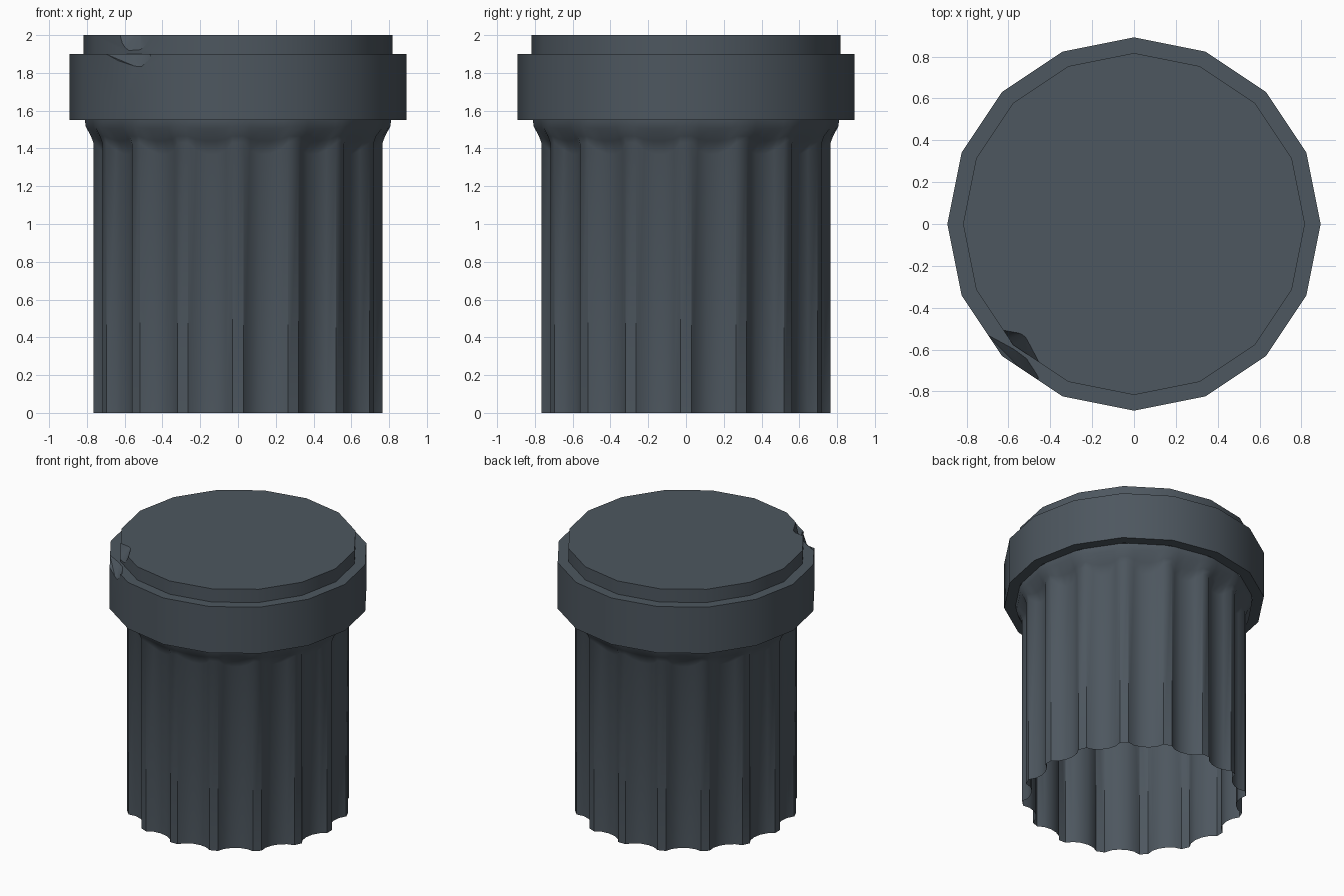
import bpy, bmesh
from math import cos, sin, radians

if "Cube" in bpy.data.objects:
    bpy.data.objects.remove(bpy.data.objects["Cube"])

SIDES = 16
STEP = 360 / SIDES


def finish(name, bm, angle=32):
    bmesh.ops.recalc_face_normals(bm, faces=bm.faces[:])
    me = bpy.data.meshes.new(name)
    bm.to_mesh(me)
    bm.free()
    ob = bpy.data.objects.new(name, me)
    bpy.context.collection.objects.link(ob)
    smooth(ob, angle)
    return ob


def smooth(ob, angle):
    bpy.ops.object.select_all(action='DESELECT')
    ob.select_set(True)
    bpy.context.view_layer.objects.active = ob
    bpy.ops.object.shade_smooth_by_angle(angle=radians(angle))


def polar(r, deg, z):
    return (r * cos(radians(deg)), r * sin(radians(deg)), z)


def loft(bm, rows):
    rings = [[bm.verts.new(p) for p in row] for row in rows]
    for lo, hi in zip(rings, rings[1:]):
        n = len(lo)
        for i in range(n):
            j = (i + 1) % n
            bm.faces.new((lo[i], lo[j], hi[j], hi[i]))
    return rings


# Fluted shaft, open at the bottom, flutes fading into a flared neck
FLUTE = [(-2.25, .766), (2.25, .766), (5, .727), (9, .707), (13.5, .707), (17.5, .727)]


def neck(deg, r):
    local = deg % STEP
    return r * cos(radians(STEP / 2)) / cos(radians(local - STEP / 2))


def shaft_row(z_ridge, z_flute, blend, r_neck):
    row = []
    for k in range(SIDES):
        for a, r in FLUTE:
            depth = (.766 - r) / .059
            z = z_ridge + (z_flute - z_ridge) * depth
            d = k * STEP + a
            row.append(polar(r + (neck(d, r_neck) - r) * blend, d, z))
    return row


bm = bmesh.new()
loft(bm, [shaft_row(0, 0, 0, .8), shaft_row(1.43, 1.37, 0, .8),
          shaft_row(1.465, 1.44, .4, .805), shaft_row(1.515, 1.505, 1, .812),
          shaft_row(1.55, 1.55, 1, .817)])
finish("fluted_shaft", bm, 36)

# Capital: wide collar with a thinner top disc
bm = bmesh.new()
profile = [(.815, 1.55), (.892, 1.55), (.892, 1.9), (.817, 1.9), (.817, 2)]
rings = loft(bm, [[polar(r, k * STEP, z) for k in range(SIDES)] for r, z in profile])
bm.faces.new(rings[0])
bm.faces.new(rings[-1])
capital = finish("capital", bm)

# Broken chip in the front left of the rim
bm = bmesh.new()
for p in [(-.63, -.50, 2.02), (-.52, -.52, 2.02), (-.43, -.69, 2.02),
          (-.70, -.53, 1.90), (-.51, -.725, 1.82), (-.46, -.745, 1.88),
          (-.60, -.55, 1.93), (-.8, -.8, 2.05), (-.8, -.8, 1.85)]:
    bm.verts.new(p)
bmesh.ops.convex_hull(bm, input=bm.verts[:])
cutter = finish("chip_cutter", bm)
cutter.hide_render = True

mod = capital.modifiers.new("chip", 'BOOLEAN')
mod.operation = 'DIFFERENCE'
mod.solver = 'EXACT'
mod.object = cutter
bpy.context.view_layer.objects.active = capital
bpy.ops.object.modifier_apply(modifier=mod.name)
bpy.data.objects.remove(cutter)

# Open the hidden underside so the column is hollow
bm = bmesh.new()
bm.from_mesh(capital.data)
inner = [f for f in bm.faces if f.normal.z < -.9 and f.calc_center_median().xy.length < .5]
bmesh.ops.delete(bm, geom=inner, context='FACES')
bm.to_mesh(capital.data)
bm.free()
smooth(capital, 32)

# Slate grey-blue stone
mat = bpy.data.materials.new("slate")
mat.diffuse_color = (.075, .095, .115, 1)
mat.use_nodes = True
mat.node_tree.nodes["Principled BSDF"].inputs["Base Color"].default_value = mat.diffuse_color
for ob in bpy.data.objects:
    ob.data.materials.clear()
    ob.data.materials.append(mat)
